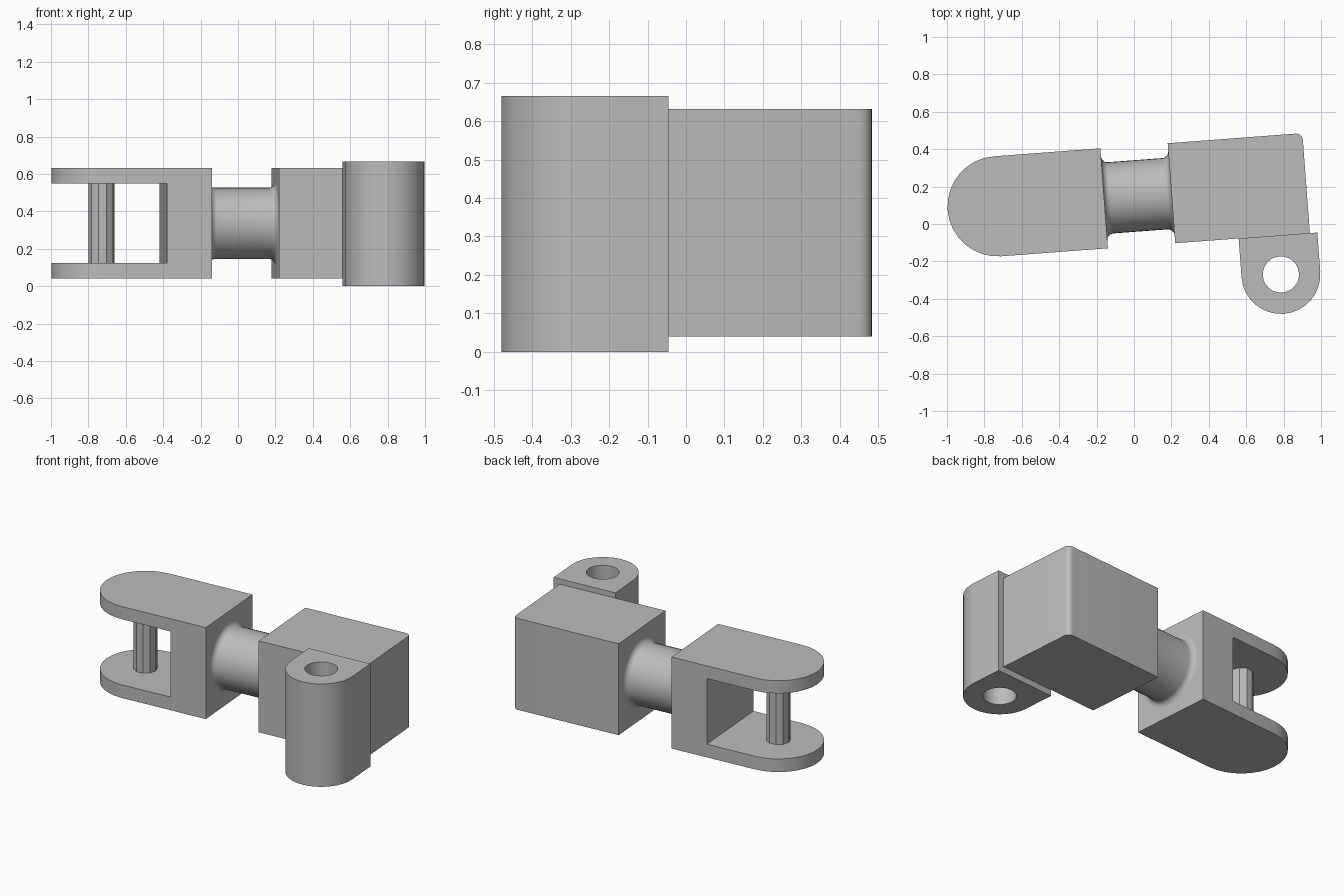
import bpy, bmesh
from math import sin, cos, pi, radians
from mathutils import Matrix, Vector

cube = bpy.data.objects.get("Cube")
if cube:
    bpy.data.objects.remove(cube, do_unlink=True)

TURN = Matrix.Rotation(radians(4.3), 4, 'Z')   # whole linkage is turned slightly
AXIS_Y, AXIS_Z = 0.149, 0.336                  # centre line of the neck
HALF = 0.268                                   # half width of both blocks
LOW, HIGH = 0.04, 0.632

grey = bpy.data.materials.new("plain grey")
grey.use_nodes = True
colour = (0.5, 0.5, 0.5, 1)
grey.diffuse_color = colour
grey.node_tree.nodes["Principled BSDF"].inputs["Base Color"].default_value = colour


def make(name, bm):
    bmesh.ops.recalc_face_normals(bm, faces=bm.faces)
    mesh = bpy.data.meshes.new(name)
    bm.to_mesh(mesh)
    bm.free()
    mesh.materials.append(grey)
    obj = bpy.data.objects.new(name, mesh)
    bpy.context.collection.objects.link(obj)
    obj.matrix_world = TURN
    return obj


def prism(name, outline, z0, z1):
    bm = bmesh.new()
    face = bm.faces.new([bm.verts.new((x, y, z0)) for x, y in outline])
    top = bmesh.ops.extrude_face_region(bm, geom=[face])["geom"]
    verts = [g for g in top if isinstance(g, bmesh.types.BMVert)]
    bmesh.ops.translate(bm, verts=verts, vec=(0, 0, z1 - z0))
    return make(name, bm)


def arc(cx, cy, r, start, end, n):
    angles = [radians(start + (end - start) * i / n) for i in range(n + 1)]
    return [(cx + r * cos(a), cy + r * sin(a)) for a in angles]


def cut(obj, cutter):
    cutter.hide_render = True
    mod = obj.modifiers.new("cut", 'BOOLEAN')
    mod.operation, mod.solver, mod.object = 'DIFFERENCE', 'EXACT', cutter
    bpy.context.view_layer.objects.active = obj
    bpy.ops.object.modifier_apply(modifier=mod.name)
    bpy.data.objects.remove(cutter, do_unlink=True)


def smooth(obj):
    bpy.ops.object.select_all(action='DESELECT')
    obj.select_set(True)
    bpy.context.view_layer.objects.active = obj
    bpy.ops.object.shade_smooth_by_angle(angle=radians(30))


front, back = AXIS_Y - HALF, AXIS_Y + HALF

# Clevis: round-ended block with a slot through it
pin_x = -0.72
outline = arc(pin_x, AXIS_Y, HALF, 90, 270, 16) + [(-0.149, front), (-0.149, back)]
clevis = prism("clevis", outline, LOW, HIGH)
slot = [(-1.2, -1), (-0.39, -1), (-0.39, 1), (-1.2, 1)]
cut(clevis, prism("slot_cutter", slot, 0.125, 0.55))
smooth(clevis)

# Faceted pin between the clevis cheeks
prism("clevis_pin", arc(pin_x, AXIS_Y, 0.07, 0, 324, 9), 0.12, 0.555)

# Block with one rounded back corner
left, right, r = 0.212, 0.934, 0.035
outline = [(left, front), (right, front)] + arc(right - r, back - r, r, 0, 90, 6) + [(left, back)]
smooth(prism("end_block", outline, LOW, HIGH))

# Neck with a fillet at each end, revolved about its axis
x0, x1, radius, f = -0.149, left, 0.191, 0.035
profile = [(x, y) for x, y in arc(x0 + f, radius + f, f, 180, 270, 6)]
profile += [(x, y) for x, y in arc(x1 - f, radius + f, f, 270, 360, 6)]
bm = bmesh.new()
points = [bm.verts.new((x, AXIS_Y + y, AXIS_Z)) for x, y in profile]
edges = [bm.edges.new(pair) for pair in zip(points, points[1:])]
bmesh.ops.spin(bm, geom=points + edges, cent=Vector((0, AXIS_Y, AXIS_Z)),
               axis=(1, 0, 0), angle=2 * pi, steps=40, use_duplicate=False)
bmesh.ops.remove_doubles(bm, verts=bm.verts, dist=0.0005)
smooth(make("neck", bm))

# Hinge lug with a vertical bore
lug_x, lug_y, lug_r = 0.763, -0.328, 0.211
outline = arc(lug_x, lug_y, lug_r, 180, 360, 16) + [(lug_x + lug_r, front), (lug_x - lug_r, front)]
lug = prism("hinge_lug", outline, 0, 0.666)
cut(lug, prism("bore_cutter", arc(lug_x, lug_y, 0.097, 0, 345, 23), -0.1, 0.8))
smooth(lug)
